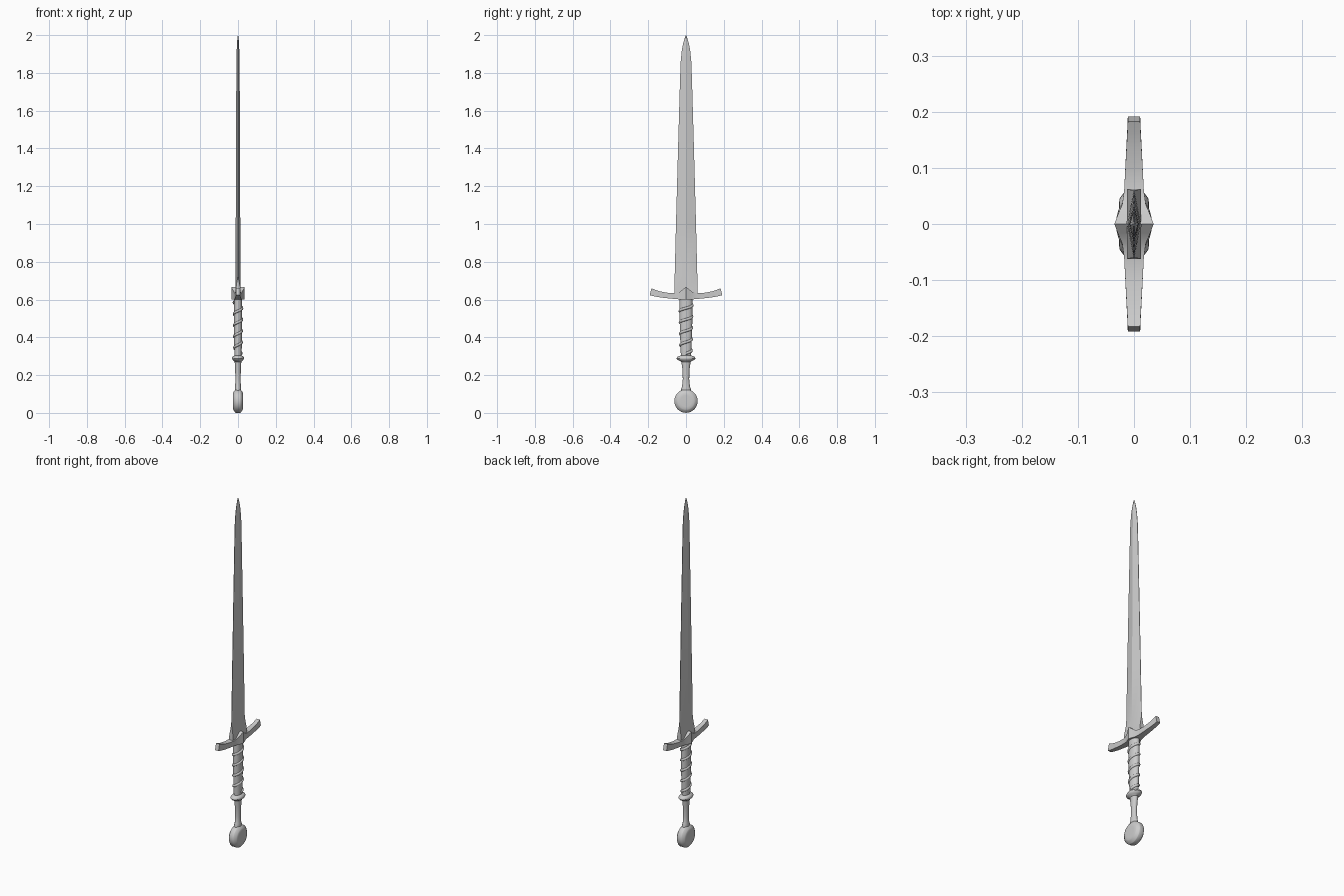
import bpy, bmesh, math
from math import sin, cos, pi

if "Cube" in bpy.data.objects:
    bpy.data.objects.remove(bpy.data.objects["Cube"])


def finish(name, rings, smooth=True, angle=35):
    """Skin a list of equal-length rings, cap both ends, make an object."""
    bm = bmesh.new()
    loops = [[bm.verts.new(p) for p in r] for r in rings]
    n = len(loops[0])
    for a, b in zip(loops, loops[1:]):
        for i in range(n):
            j = (i + 1) % n
            bm.faces.new((a[i], a[j], b[j], b[i]))
    bm.faces.new(loops[0][::-1])
    bm.faces.new(loops[-1])
    bmesh.ops.recalc_face_normals(bm, faces=bm.faces)
    me = bpy.data.meshes.new(name)
    bm.to_mesh(me)
    bm.free()
    ob = bpy.data.objects.new(name, me)
    bpy.context.collection.objects.link(ob)
    if smooth:
        bpy.ops.object.select_all(action='DESELECT')
        ob.select_set(True)
        bpy.context.view_layer.objects.active = ob
        bpy.ops.object.shade_smooth_by_angle(angle=math.radians(angle))
    return ob


def turned(name, profile, n=20):
    """Upright elliptical loft from (z, x radius, y radius)."""
    return finish(name, [[(rx * cos(2 * pi * i / n), ry * sin(2 * pi * i / n), z)
                          for i in range(n)] for z, rx, ry in profile])


# Blade: (z, half width, half thickness, edge half thickness)
blade = [(0.61, .062, .013, .013), (0.66, .062, .013, .012), (0.72, .060, .013, .001),
         (1.00, .053, .012, .001), (1.40, .042, .011, .001), (1.75, .032, .009, .001),
         (1.86, .028, .008, .001), (1.92, .022, .007, .001), (1.96, .014, .005, .001),
         (1.985, .007, .003, .0006), (2.0, .0008, .0006, .0003)]
finish("blade", [[(t, 0, z), (e, w, z), (-e, w, z), (-t, 0, z), (-e, -w, z), (e, -w, z)]
                 for z, w, t, e in blade], angle=15)

# Crossguard: half profile (y bottom, z bottom, y top, z top, half thickness), mirrored
half = [(0, .600, 0, .667, .035), (.016, .600, .016, .654, .029), (.036, .601, .035, .639, .021),
        (.06, .603, .06, .633, .0175), (.10, .607, .098, .636, .0155),
        (.14, .612, .136, .643, .0135), (.168, .617, .162, .651, .012),
        (.192, .623, .183, .660, .011)]
full = [(-a, b, -c, d, h) for a, b, c, d, h in half[:0:-1]] + half
finish("crossguard", [[(h, a, b), (h, c, d), (-h, c, d), (-h, a, b)]
                      for a, b, c, d, h in full], angle=30)

# Upper grip
turned("upper_grip", [(.295, .019, .027), (.40, .021, .031), (.50, .022, .034), (.605, .022, .034)])

# Spiral cord around the upper grip
turns, steps, m, tube = 4.6, 150, 8, .0065
cord = []
for s in range(steps + 1):
    f = s / steps
    a = 2 * pi * turns * f
    z = .315 + .275 * f
    rx, ry = .019 + .003 * f, .029 + .005 * f
    ring = []
    for k in range(m):
        b = 2 * pi * k / m
        d = tube * cos(b)
        ring.append(((rx + d) * cos(a), (ry + d) * sin(a), z + 1.2 * tube * sin(b)))
    cord.append(ring)
finish("grip_cord", cord, angle=60)

# Ring between the two grip halves
turned("grip_ring", [(.270, .018, .025), (.277, .024, .036), (.281, .029, .045), (.288, .032, .050),
                     (.294, .031, .048), (.300, .026, .040), (.304, .019, .028)], 24)

# Lower grip, waisted and flared, with a small collar
turned("lower_grip", [(.11, .015, .025), (.128, .017, .026), (.138, .015, .021), (.18, .014, .017),
                      (.23, .015, .019), (.275, .018, .025)])

# Disc pommel lying on the x axis
disc = [(-.027, .030), (-.026, .044), (-.024, .048), (-.014, .061), (-.012, .062),
        (.012, .062), (.014, .061), (.024, .048), (.026, .044), (.027, .030)]
n = 32
finish("pommel", [[(x, r * cos(2 * pi * i / n), .0625 + r * sin(2 * pi * i / n))
                   for i in range(n)] for x, r in disc])
